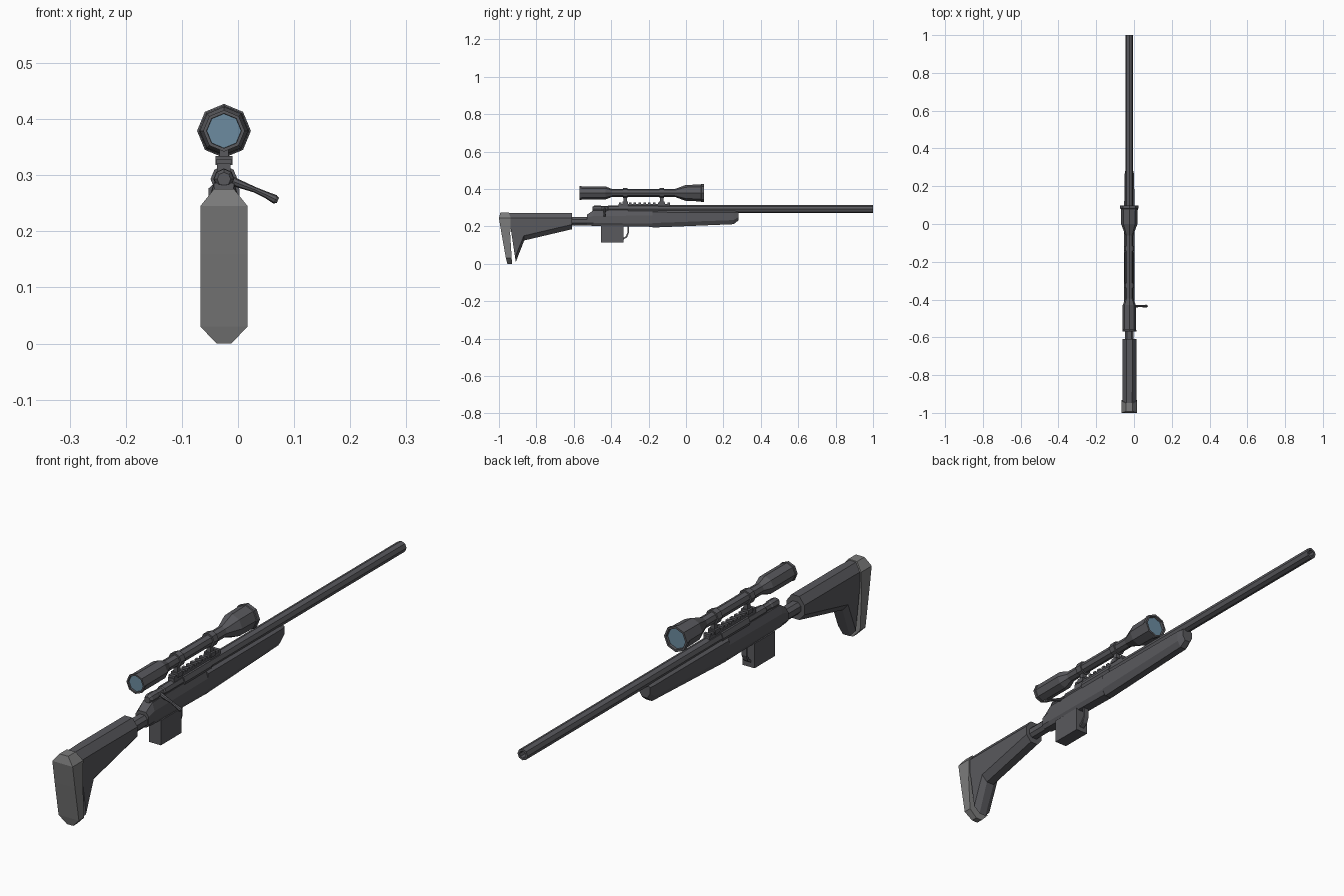
import bpy, bmesh, math
from mathutils import Vector

if "Cube" in bpy.data.objects:
    bpy.data.objects.remove(bpy.data.objects["Cube"])

CX = -0.025          # centre line of the rifle
AXIS_Z = 0.293       # bore axis
SCOPE_Z = 0.379      # scope axis


def material(name, color):
    m = bpy.data.materials.new(name)
    m.diffuse_color = (*color, 1)
    m.use_nodes = True
    m.node_tree.nodes["Principled BSDF"].inputs["Base Color"].default_value = m.diffuse_color
    return m


DARK = material("dark_metal", (0.10, 0.10, 0.11))
PAD = material("pad_grey", (0.20, 0.20, 0.20))
GLASS = material("lens_blue", (0.15, 0.26, 0.35))


def skin(name, rings, mat=DARK, caps=True):
    """Join equal-length rings of points into a flat-faced solid."""
    bm = bmesh.new()
    loops = [[bm.verts.new(p) for p in ring] for ring in rings]
    n = len(loops[0])
    for a, b in zip(loops, loops[1:]):
        for i in range(n):
            j = (i + 1) % n
            bm.faces.new((a[i], a[j], b[j], b[i]))
    if caps:
        bm.faces.new(loops[0])
        bm.faces.new(loops[-1])
    bmesh.ops.recalc_face_normals(bm, faces=bm.faces)
    me = bpy.data.meshes.new(name)
    bm.to_mesh(me)
    bm.free()
    me.materials.append(mat)
    ob = bpy.data.objects.new(name, me)
    bpy.context.collection.objects.link(ob)
    return ob


def lathe(name, profile, z, mat=DARK, sides=8):
    """Turn (y, radius) points around a lengthwise axis."""
    rings = []
    for y, r in profile:
        ang = [2 * math.pi * i / sides for i in range(sides)]
        rings.append([(CX + r * math.sin(a), y, z + r * math.cos(a)) for a in ang])
    return skin(name, rings, mat)


def loft(name, sections, mat=DARK):
    """Chamfered sections: top y,z, bottom y,z, half width, top chamfer, bottom chamfer, flat half width."""
    rings = []
    for yt, zt, yb, zb, w, ct, cb, f in sections:
        top, bot = Vector((0, yt, zt)), Vector((0, yb, zb))
        length = (top - bot).length
        half = [(f, 0), (w, ct / length), (w, 1 - cb / length), (f, 1)]
        pts = half + [(-x, t) for x, t in reversed(half)]
        rings.append([top.lerp(bot, t) + Vector((CX + x, 0, 0)) for x, t in pts])
    return skin(name, rings, mat)


def box(name, y0, y1, z0, z1, w):
    return skin(name, [[(CX - w, y, z0), (CX + w, y, z0), (CX + w, y, z1), (CX - w, y, z1)]
                       for y in (y0, y1)])


def rod(name, stations, sides=8):
    """Round bar through (point, radius) stations, square to its overall direction."""
    d = (Vector(stations[-1][0]) - Vector(stations[0][0])).normalized()
    u = d.cross(Vector((0, 1, 0))).normalized()
    v = d.cross(u)
    angs = [2 * math.pi * i / sides for i in range(sides)]
    return skin(name, [[Vector(p) + r * (u * math.cos(a) + v * math.sin(a)) for a in angs]
                       for p, r in stations])


# Butt stock, with the leg sloping down at the rear
loft("butt_stock", [
    (-0.61, 0.273, -0.61, 0.185, 0.037, 0.028, 0.025, 0.016),
    (-0.88, 0.273, -0.865, 0.125, 0.037, 0.028, 0.025, 0.016),
    (-0.95, 0.272, -0.91, 0.010, 0.037, 0.028, 0.025, 0.014)])

# Butt pad, built upward from the toe
pad = [(0.0, -0.955, -0.93, 0.013), (0.03, -0.963, -0.932, 0.042),
       (0.16, -0.986, -0.940, 0.042), (0.245, -1.0, -0.937, 0.042),
       (0.275, -0.992, -0.948, 0.018)]
skin("butt_pad", [[(CX - w, a, z), (CX + w, a, z), (CX + w, b, z), (CX - w, b, z)]
                  for z, a, b, w in pad], PAD)

# Wrist between stock and receiver
loft("wrist", [(y, 0.25, y, 0.206, 0.022, 0.012, 0.012, 0.011) for y in (-0.63, -0.51)])

# Receiver bed and fore end
loft("receiver", [
    (-0.53, 0.262, -0.53, 0.205, 0.027, 0.015, 0.013, 0.016),
    (-0.495, 0.286, -0.495, 0.203, 0.027, 0.030, 0.015, 0.018),
    (-0.18, 0.288, -0.18, 0.198, 0.027, 0.030, 0.018, 0.018)])
loft("fore_end", [
    (-0.18, 0.288, -0.18, 0.194, 0.028, 0.012, 0.024, 0.014),
    (0.255, 0.285, 0.255, 0.212, 0.026, 0.010, 0.022, 0.013),
    (0.28, 0.284, 0.28, 0.232, 0.022, 0.010, 0.018, 0.011)])

# Receiver ring, bolt body and hollow-ended barrel
lathe("receiver_ring", [(-0.31, 0.024), (-0.15, 0.024)], AXIS_Z)
lathe("bolt_body", [(-0.50, 0.012), (-0.49, 0.018), (-0.455, 0.018),
                    (-0.45, 0.015), (-0.42, 0.015), (-0.415, 0.019), (-0.30, 0.019)], AXIS_Z)
lathe("barrel", [(-0.16, 0.021), (1.0, 0.021), (1.0, 0.013), (0.95, 0.013)], AXIS_Z)

# Bolt handle with a thicker end
rod("bolt_handle", [((-0.02, -0.435, 0.293), 0.009), ((0.03, -0.435, 0.274), 0.005),
                    ((0.05, -0.435, 0.265), 0.006), ((0.066, -0.435, 0.257), 0.008),
                    ((0.071, -0.435, 0.255), 0.005)])

# Magazine and curved guard strap in front of it
box("magazine", -0.455, -0.333, 0.113, 0.205, 0.025)
strap = [(-0.310, 0.205), (-0.310, 0.165), (-0.318, 0.145), (-0.338, 0.132)]
rings = []
for i, (y, z) in enumerate(strap):
    a, b = strap[max(i - 1, 0)], strap[min(i + 1, len(strap) - 1)]
    t = Vector((0, b[0] - a[0], b[1] - a[1])).normalized()
    n = Vector((0, -t.z, t.y)) * 0.004
    c = Vector((CX, y, z))
    x = Vector((0.010, 0, 0))
    rings.append([c - x - n, c + x - n, c + x + n, c - x + n])
skin("guard_strap", rings)

# Scope rail with cross teeth
box("scope_rail", -0.36, -0.085, 0.305, 0.321, 0.012)
for i in range(11):
    y = -0.357 + i * 0.0258
    box(f"rail_tooth_{i + 1}", y, y + 0.013, 0.320, 0.329, 0.013)

# Scope mounts: foot, post and ring
for side, y in (("rear", -0.325), ("front", -0.13)):
    box(f"{side}_mount_foot", y - 0.014, y + 0.014, 0.318, 0.334, 0.015)
    box(f"{side}_mount_post", y - 0.009, y + 0.009, 0.33, 0.36, 0.008)
    lathe(f"{side}_mount_ring", [(y - 0.013, 0.027), (y + 0.013, 0.027)], SCOPE_Z)

# Scope body with recessed ends, and its two lenses
lathe("scope_body", [
    (-0.555, 0.030), (-0.57, 0.031), (-0.57, 0.037), (-0.56, 0.037), (-0.558, 0.035),
    (-0.43, 0.035), (-0.395, 0.021), (-0.06, 0.021), (0.0, 0.043), (0.08, 0.045),
    (0.082, 0.048), (0.097, 0.048), (0.097, 0.040), (0.08, 0.038)], SCOPE_Z)
lathe("rear_lens", [(-0.563, 0.0305), (-0.552, 0.0305)], SCOPE_Z, GLASS)
lathe("front_lens", [(0.075, 0.0385), (0.088, 0.0385)], SCOPE_Z, GLASS)
